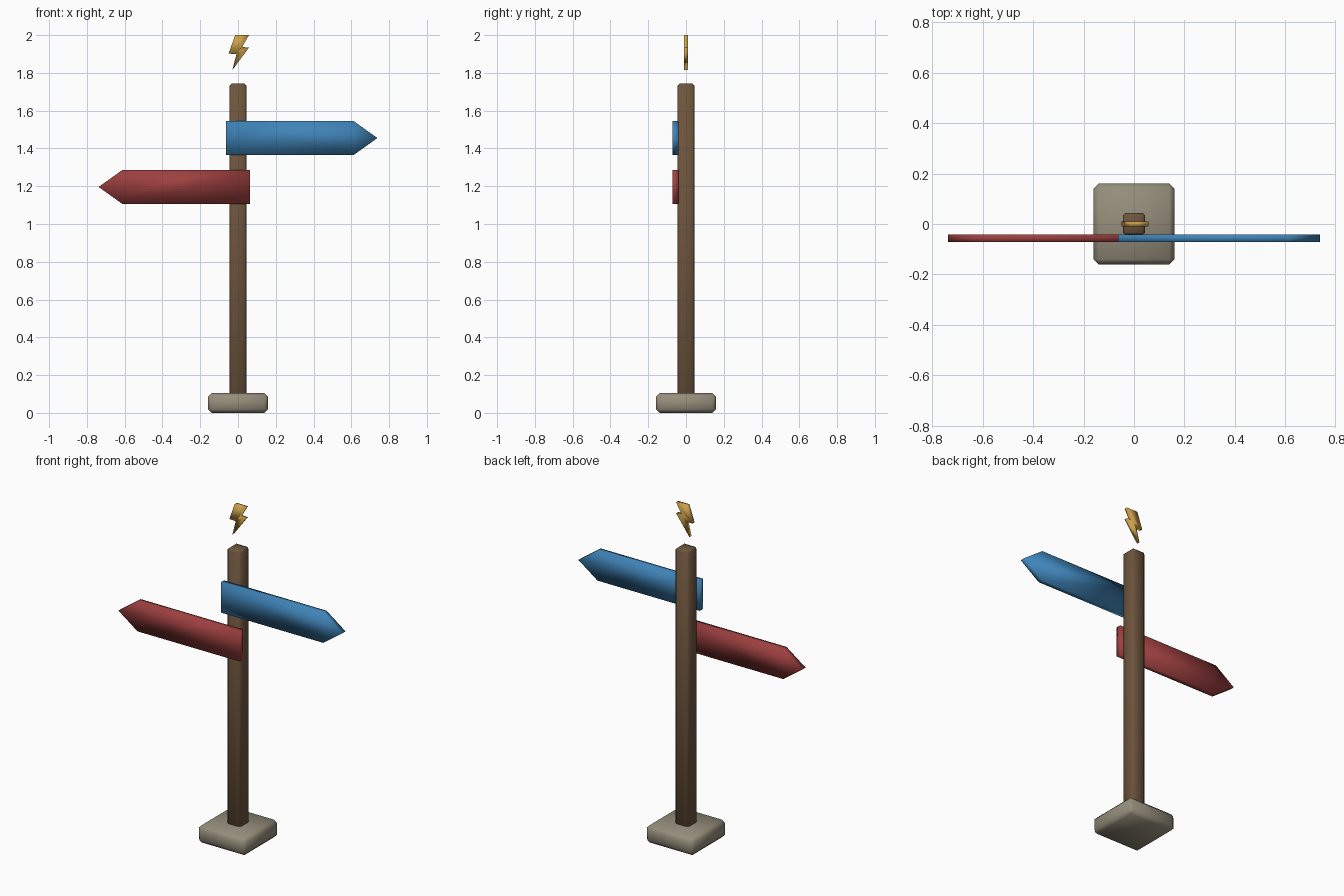
import bpy
import bmesh

cube = bpy.data.objects.get("Cube")
if cube:
    bpy.data.objects.remove(cube, do_unlink=True)


def material(name, rgb):
    mat = bpy.data.materials.new(name)
    mat.use_nodes = True
    mat.diffuse_color = (*rgb, 1)
    mat.node_tree.nodes["Principled BSDF"].inputs["Base Color"].default_value = (*rgb, 1)
    return mat


stone = material("stone", (0.30, 0.27, 0.20))
wood = material("brown wood", (0.155, 0.09, 0.047))
blue = material("blue paint", (0.05, 0.23, 0.48))
red = material("red paint", (0.34, 0.05, 0.05))
gold = material("gold", (0.62, 0.36, 0.07))


def finish(name, bm, mat):
    bmesh.ops.recalc_face_normals(bm, faces=bm.faces)
    mesh = bpy.data.meshes.new(name)
    bm.to_mesh(mesh)
    bm.free()
    mesh.materials.append(mat)
    mesh.shade_smooth()
    obj = bpy.data.objects.new(name, mesh)
    bpy.context.collection.objects.link(obj)
    return obj


def bevelled_box(name, half, z0, z1, bevel, mat):
    bm = bmesh.new()
    bmesh.ops.create_cube(bm, size=1)
    for v in bm.verts:
        v.co.x *= 2 * half
        v.co.y *= 2 * half
        v.co.z = z1 if v.co.z > 0 else z0
    bmesh.ops.bevel(bm, geom=bm.edges[:], offset=bevel, segments=1, affect='EDGES')
    return finish(name, bm, mat)


def plate(name, outline, y0, y1, mat):
    """Extrude an outline in the xz plane from y0 to y1."""
    bm = bmesh.new()
    face = bm.faces.new([bm.verts.new((x, y0, z)) for x, z in outline])
    ext = bmesh.ops.extrude_face_region(bm, geom=[face], use_keep_orig=True)
    for v in ext["geom"]:
        if isinstance(v, bmesh.types.BMVert):
            v.co.y = y1
    return finish(name, bm, mat)


def arrow_sign(name, side, z, mat):
    half = 0.09
    outline = [(-0.063, -half), (0.612, -half), (0.738, 0), (0.612, half), (-0.063, half)]
    return plate(name, [(side * x, z + dz) for x, dz in outline], -0.072, -0.041, mat)


# Base and post
bevelled_box("base", 0.16, 0, 0.104, 0.02, stone)
bevelled_box("post", 0.044, 0.09, 1.743, 0.01, wood)

# Arrow signs
arrow_sign("upper_sign", 1, 1.455, blue)
arrow_sign("lower_sign", -1, 1.196, red)

# Floating lightning bolt
bolt = [(-0.015, 2.0), (0.058, 2.0), (0.022, 1.937), (0.058, 1.934),
        (-0.03, 1.815), (-0.008, 1.9), (-0.05, 1.902)]
plate("lightning_bolt", bolt, -0.01, 0.01, gold)
